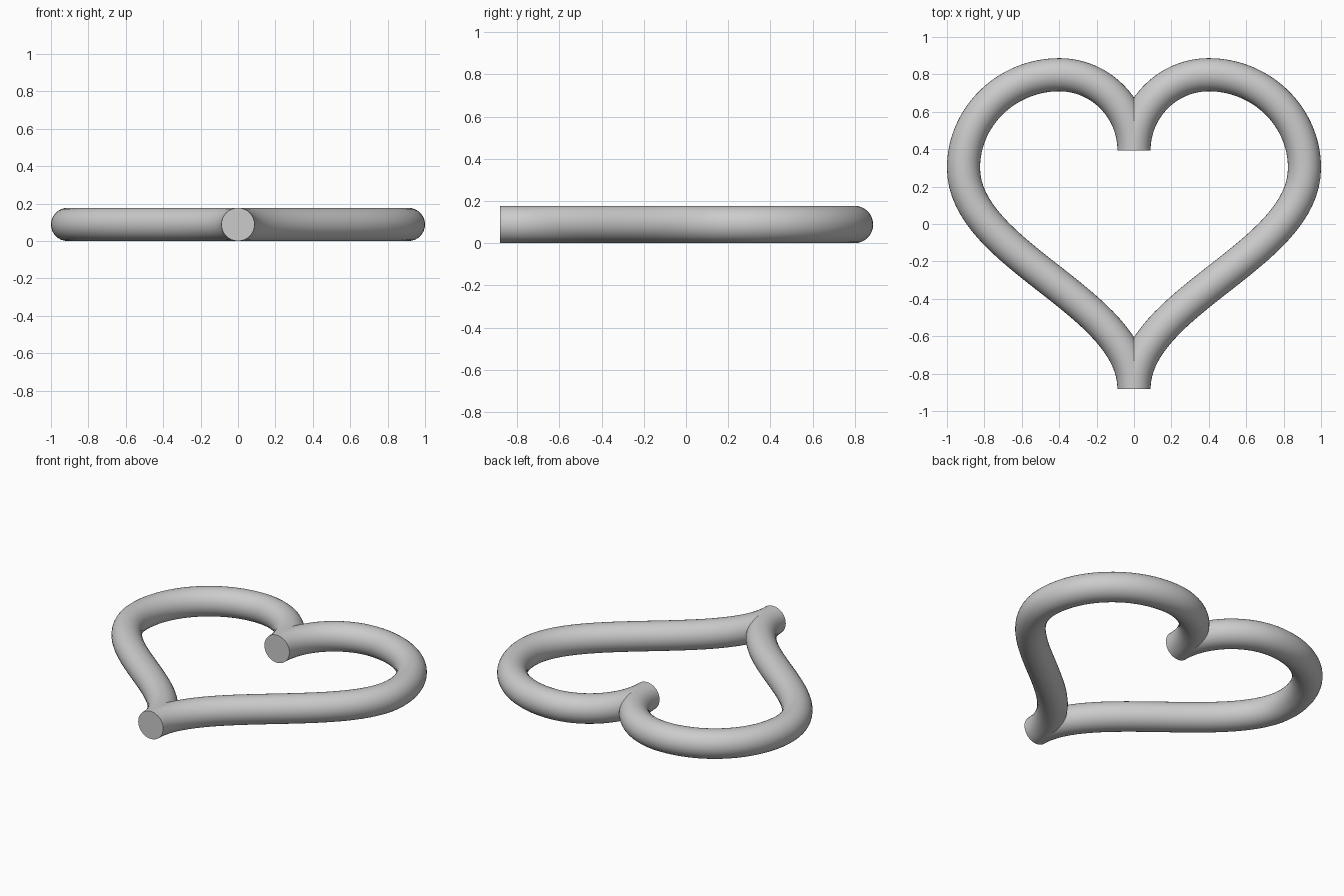
import bpy

if "Cube" in bpy.data.objects:
    bpy.data.objects.remove(bpy.data.objects["Cube"])

RADIUS = 0.0885

grey = bpy.data.materials.new("light grey")
grey.diffuse_color = (0.6, 0.6, 0.6, 1)
grey.use_nodes = True
grey.node_tree.nodes["Principled BSDF"].inputs["Base Color"].default_value = grey.diffuse_color

# Half-heart centre line: (point, left handle, right handle)
PATH = [
    ((0, 0.393), (0, 0.17), (0, 0.618)),            # inner end, facing forward
    ((0.40, 0.798), (0.18, 0.798), (0.68, 0.798)),  # top of the lobe
    ((0.9115, 0.30), (0.9115, 0.575), (0.9115, -0.17)),  # widest point
    ((0, -0.882), (0, -0.412), (0, -1.1)),          # bottom tip
]


def half_heart(name, side):
    """Round tube along one half of the heart, closed at both ends."""
    curve = bpy.data.curves.new(name, "CURVE")
    curve.dimensions = "3D"
    curve.twist_mode = "Z_UP"
    curve.resolution_u = 32
    curve.bevel_depth = RADIUS
    curve.bevel_resolution = 14
    curve.use_fill_caps = True
    spline = curve.splines.new("BEZIER")
    spline.bezier_points.add(len(PATH) - 1)
    for bp, (co, left, right) in zip(spline.bezier_points, PATH):
        bp.handle_left_type = bp.handle_right_type = "FREE"
        bp.co = (side * co[0], co[1], RADIUS)
        bp.handle_left = (side * left[0], left[1], RADIUS)
        bp.handle_right = (side * right[0], right[1], RADIUS)
    curve.materials.append(grey)
    obj = bpy.data.objects.new(name, curve)
    bpy.context.collection.objects.link(obj)

    # Turn into a mesh: smooth tube, sharp flat ends
    bpy.ops.object.select_all(action="DESELECT")
    obj.select_set(True)
    bpy.context.view_layer.objects.active = obj
    bpy.ops.object.convert(target="MESH")
    bpy.ops.object.shade_smooth_by_angle()


half_heart("right_heart_tube", 1)
half_heart("left_heart_tube", -1)
